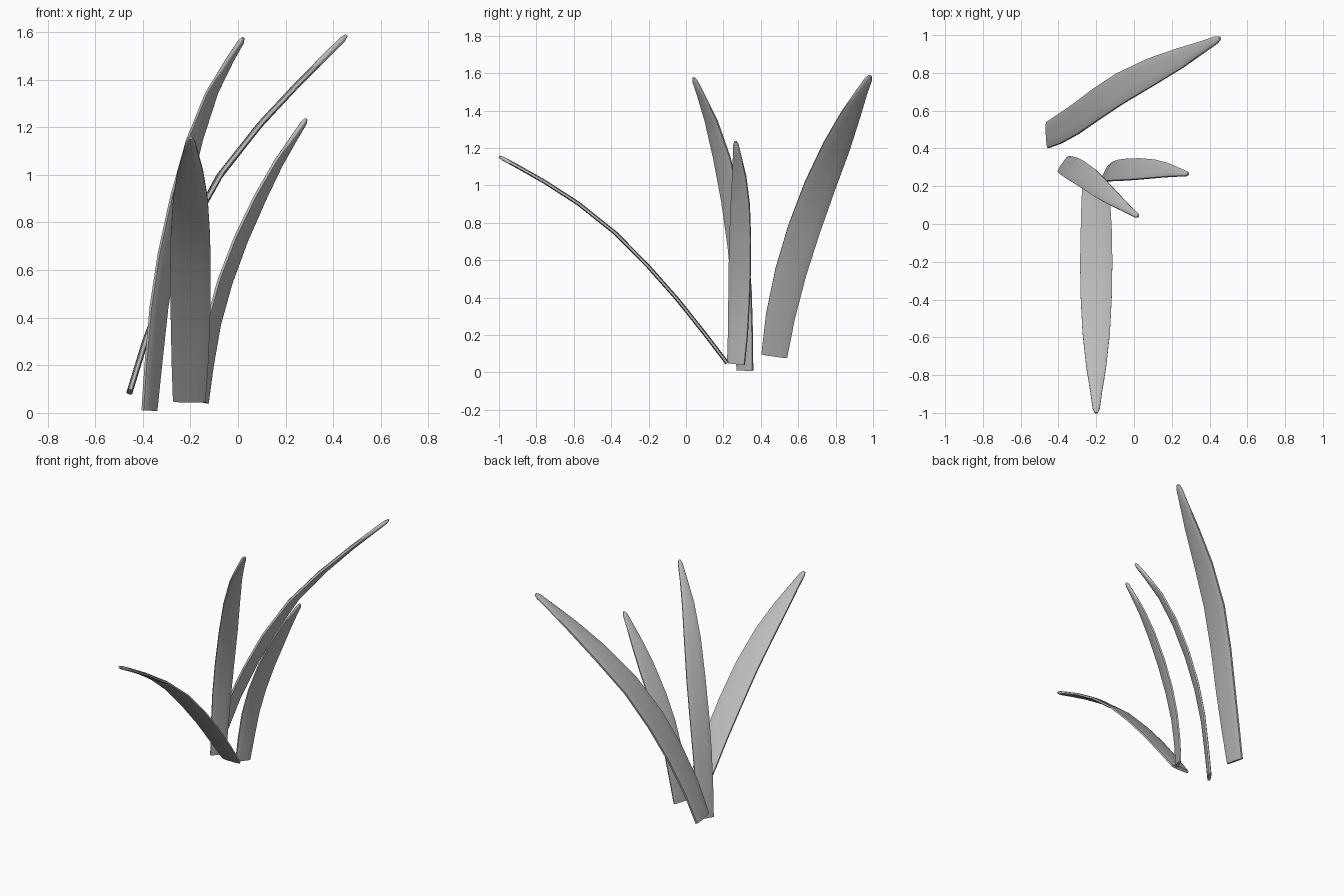
import bpy, bmesh, math
from mathutils import Vector

cube = bpy.data.objects.get("Cube")
if cube:
    bpy.data.objects.remove(cube, do_unlink=True)

grey = bpy.data.materials.new("leaf grey")
grey.use_nodes = True
colour = (0.5, 0.5, 0.5, 1)
grey.diffuse_color = colour
grey.node_tree.nodes["Principled BSDF"].inputs["Base Color"].default_value = colour

# Blade outline: position along the length, share of the full width
OUTLINE = [(0, .8), (.12, .9), (.26, .97), (.4, 1), (.55, .97), (.7, .85),
           (.83, .62), (.93, .35), (.985, .22), (1, .1)]
SIDES = 12


def along(points, t):
    """Smooth curve through the points."""
    n = len(points) - 1
    i = min(int(t * n), n - 1)
    u = t * n - i
    b, c = points[i], points[i + 1]
    a = points[i - 1] if i else b * 2 - c
    d = points[i + 2] if i + 2 <= n else c * 2 - b
    return b + (c - a) * (u / 2) + (a * 2 - b * 5 + c * 4 - d) * (u * u / 2) \
        + (b * 3 - a - c * 3 + d) * (u ** 3 / 2)


def blade(name, spine, across, width, thickness=0.022):
    """Flat rounded section swept along the spine."""
    points = [Vector(p) for p in spine]
    # Sample the curve evenly by length
    fine = [along(points, k / 200) for k in range(201)]
    lengths = [0]
    for p, q in zip(fine, fine[1:]):
        lengths.append(lengths[-1] + (q - p).length)
    bm = bmesh.new()
    rings = []
    for t, share in OUTLINE:
        k = min(range(201), key=lambda j: abs(lengths[j] - t * lengths[-1]))
        tangent = (fine[min(k + 1, 200)] - fine[max(k - 1, 0)]).normalized()
        side = Vector(across)
        side = (side - tangent * side.dot(tangent)).normalized()
        normal = tangent.cross(side)
        depth = thickness / 2 * (0.5 if t == 1 else 1)
        ring = []
        for s in range(SIDES):
            angle = math.tau * (s + 0.5) / SIDES
            c, v = math.cos(angle), math.sin(angle)
            x = math.copysign(abs(c) ** 0.7, c) * width / 2 * share
            y = math.copysign(abs(v) ** 0.5, v) * depth
            ring.append(bm.verts.new(fine[k] + side * x + normal * y))
        rings.append(ring)
    for low, high in zip(rings, rings[1:]):
        for s in range(SIDES):
            e = (s + 1) % SIDES
            bm.faces.new((low[s], low[e], high[e], high[s]))
    bm.faces.new(rings[0][::-1])
    bm.faces.new(rings[-1])
    bmesh.ops.recalc_face_normals(bm, faces=bm.faces)
    mesh = bpy.data.meshes.new(name)
    bm.to_mesh(mesh)
    bm.free()
    mesh.materials.append(grey)
    obj = bpy.data.objects.new(name, mesh)
    bpy.context.collection.objects.link(obj)
    bpy.ops.object.select_all(action='DESELECT')
    obj.select_set(True)
    bpy.context.view_layer.objects.active = obj
    bpy.ops.object.shade_smooth_by_angle(angle=math.radians(50))


# Low leaf arching to the front
blade("front_leaf",
      [(-.205, .22, .05), (-.2, 0, .335), (-.2, -.2, .565), (-.2, -.4, .765),
       (-.2, -.6, .92), (-.2, -.8, 1.045), (-.2, -1, 1.155)],
      (1, 0, 0), .175)

# Large leaf leaning to the back
blade("back_leaf",
      [(-.455, .472, .088), (-.39, .505, .3), (-.275, .578, .6), (-.12, .69, .93),
       (.1, .81, 1.22), (.3, .905, 1.43), (.455, .985, 1.585)],
      (0, 1, 0), .178, .026)

# Tall middle leaf
blade("tall_leaf",
      [(-.372, .315, .01), (-.337, .3, .4), (-.3, .28, .65), (-.235, .235, .95),
       (-.15, .165, 1.25), (-.07, .105, 1.42), (.022, .04, 1.575)],
      (.57, .82, 0), .13)

# Short leaf on the left
blade("short_leaf",
      [(-.15, .267, .045), (-.125, .28, .25), (-.085, .285, .45), (0, .29, .7),
       (.142, .288, 1), (.287, .265, 1.235)],
      (.45, .9, 0), .13)
